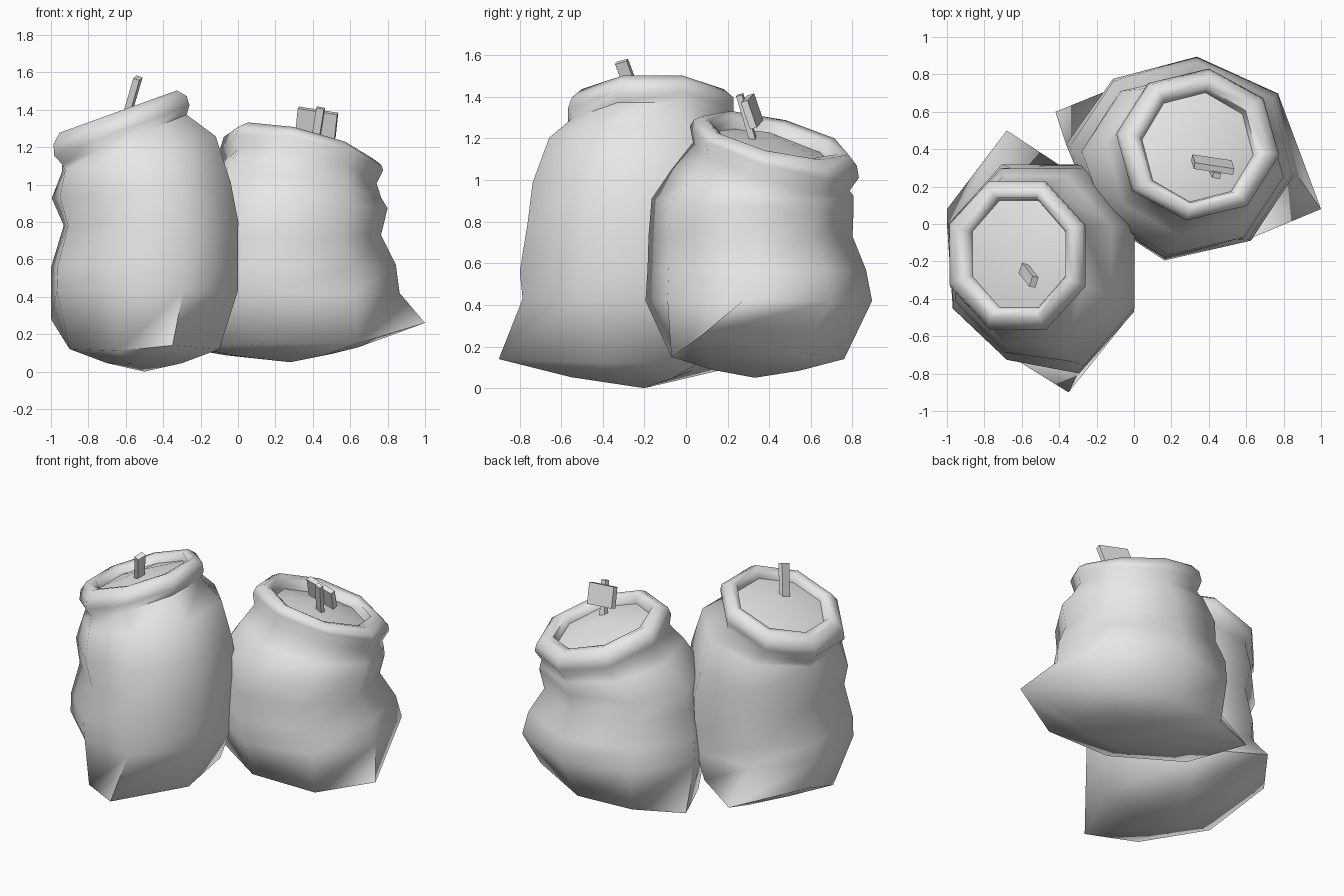
import bpy, bmesh, math
from mathutils import Vector, Matrix

cube = bpy.data.objects.get("Cube")
if cube:
    bpy.data.objects.remove(cube, do_unlink=True)

grey = bpy.data.materials.new("plain grey")
grey.use_nodes = True
grey.diffuse_color = (0.8, 0.8, 0.8, 1)
grey.node_tree.nodes["Principled BSDF"].inputs["Base Color"].default_value = (0.8, 0.8, 0.8, 1)


def finish(bm, name, smooth=True):
    bmesh.ops.recalc_face_normals(bm, faces=bm.faces)
    mesh = bpy.data.meshes.new(name)
    bm.to_mesh(mesh)
    bm.free()
    mesh.materials.append(grey)
    obj = bpy.data.objects.new(name, mesh)
    bpy.context.collection.objects.link(obj)
    if smooth:
        bpy.ops.object.select_all(action='DESELECT')
        obj.select_set(True)
        bpy.context.view_layer.objects.active = obj
        bpy.ops.object.shade_smooth_by_angle(angle=math.radians(68))
    return obj


def octagon(turn, cx, cy, rx, ry, z, slope_x=0, slope_y=0, dents={}):
    """Eight points of a tilted oval ring; dents scale single points inward."""
    pts = []
    for k in range(8):
        a = math.radians(turn + 45 * k)
        s = dents.get(k, 1)
        x, y = rx * math.cos(a) * s, ry * math.sin(a) * s
        pts.append(Vector((cx + x, cy + y, z + slope_x * x + slope_y * y)))
    return pts


def loft(name, rings, start, end):
    """Skin the rings and close both ends with a fan."""
    bm = bmesh.new()
    loops = [[bm.verts.new(p) for p in ring] for ring in rings]
    for low, high in zip(loops, loops[1:]):
        for k in range(8):
            n = (k + 1) % 8
            bm.faces.new((low[k], low[n], high[n], high[k]))
    for loop, tip in ((loops[0], start), (loops[-1], end)):
        v = bm.verts.new(tip)
        for k in range(8):
            bm.faces.new((loop[k], loop[(k + 1) % 8], v))
    return finish(bm, name)


def sack(name, turn, base, base_mid, rings, fill_mid):
    """Closed bag: pointed base seam, bulging body, rolled rim, mounded fill."""
    seam = [Vector(p) for p in base]
    mid = Vector(base_mid)
    under = [mid.lerp(p, 0.5) for p in seam]
    for p in under:
        p.z = mid.z + (p.z - mid.z) * 0.75
    body = [octagon(turn, *r) for r in rings]
    loft(name, [under, seam] + body, mid, fill_mid)


def bar(name, foot, tip, width, depth, turn):
    """Box running from foot to tip."""
    foot, tip = Vector(foot), Vector(tip)
    along = (tip - foot).normalized()
    side = Vector((math.cos(turn), math.sin(turn), 0))
    side = (side - along * side.dot(along)).normalized()
    out = along.cross(side)
    bm = bmesh.new()
    bmesh.ops.create_cube(bm, size=1)
    size = Vector((width, depth, (tip - foot).length))
    rot = Matrix((side, out, along)).transposed()
    for v in bm.verts:
        v.co = (foot + tip) / 2 + rot @ Vector([a * b for a, b in zip(v.co, size)])
    return finish(bm, name, smooth=False)


# tall sack
sack("tall_sack", 22.5,
     [(-.18, .06, .12), (-.33, .27, .23), (-.68, .5, .22), (-1, .08, .28),
      (-.9, -.33, .12), (-.64, -.72, .11), (-.35, -.9, .14), (-.1, -.4, .12)],
     (-.5, -.2, 0),
     [(-.5, -.24, .54, .59, .43, 0, 0, {0: .96, 4: .94, 5: .87}),
      (-.5, -.24, .54, .605, .56, 0, 0, {0: .96, 4: .93, 5: .87}),
      (-.465, -.23, .505, .575, .79, .02, 0, {4: .95, 5: .88}),
      (-.515, -.22, .515, .56, .97, .09, 0, {3: 1.01, 4: .92, 5: .9}),
      (-.53, -.2, .444, .495, 1.165, .228, 0, {4: .96, 5: .97}),
      (-.607, -.17, .36, .41, 1.24, .4, 0),
      (-.622, -.17, .392, .43, 1.29, .37, 0),
      (-.63, -.16, .385, .42, 1.345, .36, 0),
      (-.64, -.16, .34, .37, 1.39, .36, 0),
      (-.63, -.16, .285, .325, 1.385, .36, 0),
      (-.615, -.16, .27, .31, 1.34, .36, 0)],
     (-.61, -.16, 1.4))

# wide sack
sack("wide_sack", -8,
     [(1, .08, .26), (.73, .55, .17), (.3, .76, .14), (-.1, .73, .14),
      (-.42, .6, .15), (-.25, .22, .13), (.16, -.07, .15), (.64, -.07, .15)],
     (.28, .33, .05),
     [(.25, .35, .62, .55, .42, 0, 0, {1: 1.05, 3: .97, 5: .92}),
      (.25, .34, .6, .53, .57, 0, 0, {1: 1.03, 5: .92}),
      (.24, .31, .53, .495, .73, 0, 0, {5: .95}),
      (.26, .32, .545, .49, .88, -.02, -.06, {5: .95}),
      (.31, .37, .46, .44, .99, -.15, -.13),
      (.33, .41, .415, .38, 1.065, -.18, -.28),
      (.34, .425, .44, .41, 1.135, -.17, -.28),
      (.345, .43, .425, .395, 1.18, -.21, -.25),
      (.35, .43, .37, .355, 1.215, -.23, -.23),
      (.345, .42, .315, .31, 1.205, -.23, -.23),
      (.34, .41, .3, .295, 1.15, -.22, -.24)],
     (.34, .4, 1.23))

# handle in the tall sack
bar("scoop_handle", (-.605, -.22, 1.33), (-.535, -.31, 1.57), .035, .06, -.3)

# sign plate and its stake in the wide sack
bar("sign_stake", (.395, .345, 1.12), (.442, .258, 1.41), .042, .03, -.2)
bar("sign_plate", (.414, .34, 1.265), (.428, .295, 1.395), .215, .035, -.2)
